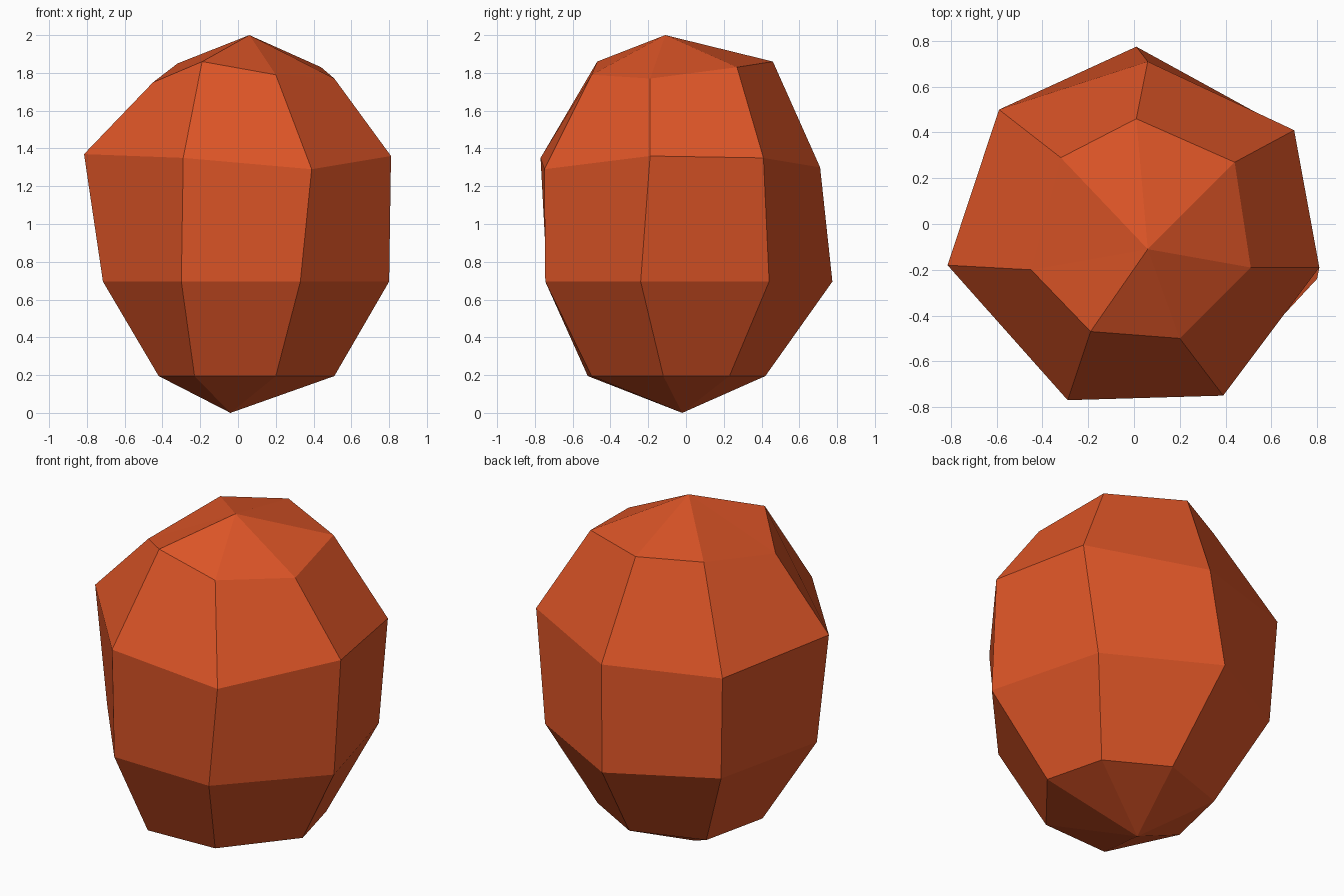
import bpy
import bmesh

if "Cube" in bpy.data.objects:
    bpy.data.objects.remove(bpy.data.objects["Cube"])

# Irregular seven-sided rings, bottom to top, counter-clockwise from the front left
LOW_Z, MID_Z = 0.195, 0.695
low = [(-.23, -.52), (.20, -.50), (.51, -.12), (.42, .23), (.08, .42), (-.33, .28), (-.42, -.12)]
mid = [(-.30, -.735), (.33, -.745), (.80, -.24), (.62, .44), (.01, .775), (-.56, .47), (-.715, -.21)]
shoulder = [(-.29, -.77, 1.35), (.39, -.75, 1.29), (.81, -.19, 1.36), (.70, .41, 1.35),
            (.06, .71, 1.30), (-.59, .50, 1.31), (-.815, -.18, 1.37)]
crown = [(-.19, -.47, 1.86), (.20, -.50, 1.79), (.51, -.19, 1.77), (.44, .27, 1.83),
         (.01, .46, 1.86), (-.32, .29, 1.85), (-.45, -.20, 1.75)]
rings = [[(x, y, LOW_Z) for x, y in low], [(x, y, MID_Z) for x, y in mid], shoulder, crown]

bm = bmesh.new()
loops = [[bm.verts.new(p) for p in ring] for ring in rings]
bottom = bm.verts.new((-.04, -.02, 0))
top = bm.verts.new((.06, -.11, 2))
n = len(low)

# Side bands and the two pointed caps
for i in range(n):
    j = (i + 1) % n
    for a, b in zip(loops, loops[1:]):
        bm.faces.new((a[i], a[j], b[j], b[i]))
    bm.faces.new((loops[0][j], loops[0][i], bottom))
    bm.faces.new((loops[-1][i], loops[-1][j], top))
bmesh.ops.recalc_face_normals(bm, faces=bm.faces[:])

mesh = bpy.data.meshes.new("faceted_rock")
bm.to_mesh(mesh)
bm.free()

# Single flat colour
orange = bpy.data.materials.new("burnt_orange")
orange.diffuse_color = (0.72, 0.09, 0.02, 1)
orange.use_nodes = True
orange.node_tree.nodes["Principled BSDF"].inputs["Base Color"].default_value = orange.diffuse_color
mesh.materials.append(orange)

rock = bpy.data.objects.new("faceted_rock", mesh)
bpy.context.collection.objects.link(rock)
